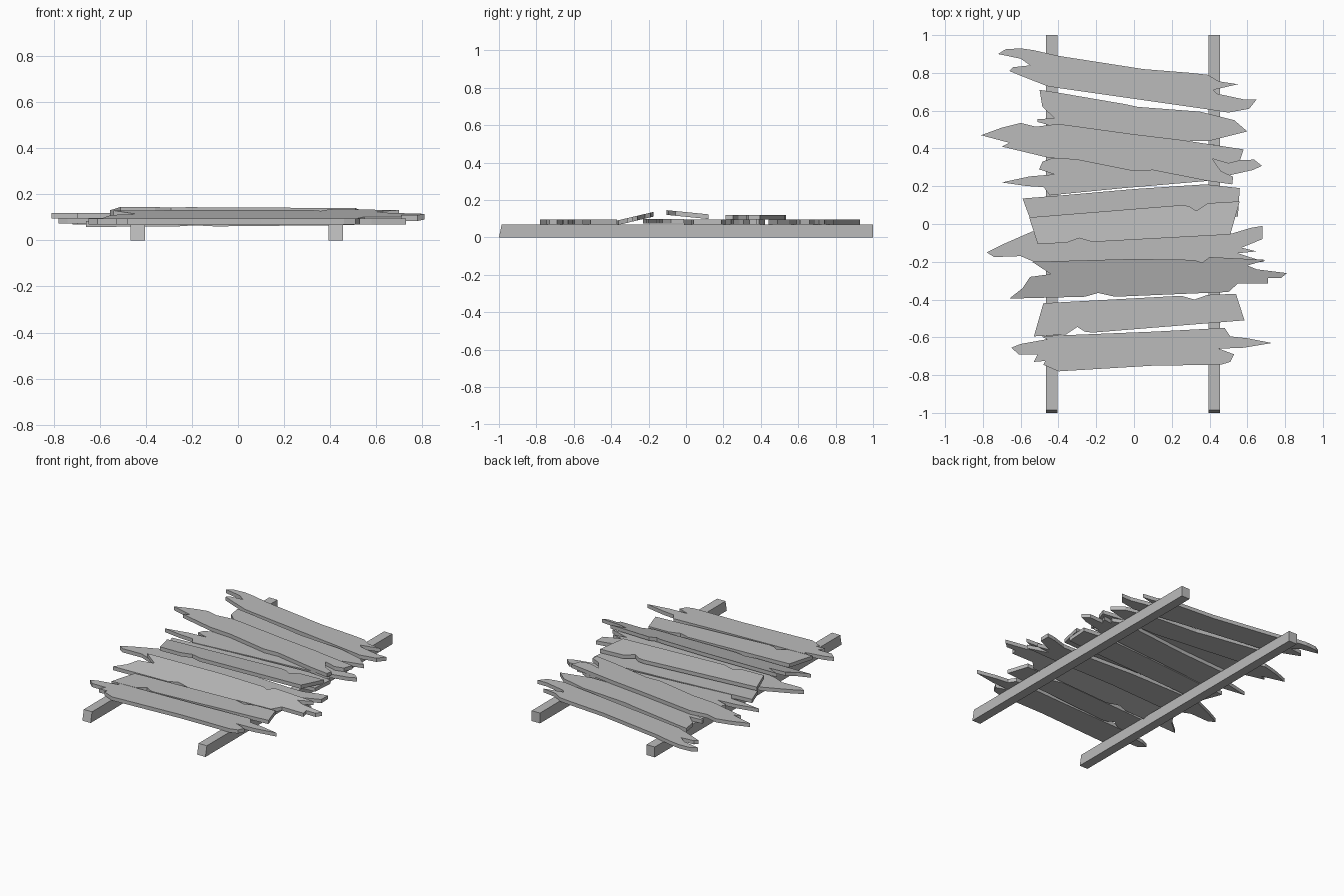
import bpy
import bmesh
from math import radians
from mathutils import Matrix, Vector

default_cube = bpy.data.objects.get("Cube")
if default_cube:
    bpy.data.objects.remove(default_cube, do_unlink=True)

THICKNESS = 0.025
RAIL_TOP = 0.07

wood = bpy.data.materials.new("weathered grey")
wood.use_nodes = True
grey = (0.5, 0.5, 0.5, 1)
wood.diffuse_color = grey
wood.node_tree.nodes["Principled BSDF"].inputs["Base Color"].default_value = grey


def finish(name, bm):
    """Turn a bmesh into a flat shaded wooden object."""
    bmesh.ops.recalc_face_normals(bm, faces=bm.faces[:])
    mesh = bpy.data.meshes.new(name)
    bm.to_mesh(mesh)
    bm.free()
    mesh.materials.append(wood)
    obj = bpy.data.objects.new(name, mesh)
    bpy.context.collection.objects.link(obj)
    return obj


def plank(name, back, right, front, left, bottom=RAIL_TOP, slope=0.0, turn=0.0, shift=(0, 0)):
    """Extrude a plank outline given clockwise; slope lifts it along y."""
    place = Matrix.Translation((*shift, 0)) @ Matrix.Rotation(radians(turn), 4, "Z")
    bm = bmesh.new()
    corners = []
    for x, y in back + right + front + left:
        point = place @ Vector((x, y, 0))
        point.z = bottom + slope * point.y
        corners.append(bm.verts.new(point))
    face = bm.faces.new(corners)
    result = bmesh.ops.extrude_face_region(bm, geom=[face], use_keep_orig=True)
    raised = [v for v in result["geom"] if isinstance(v, bmesh.types.BMVert)]
    bmesh.ops.translate(bm, verts=raised, vec=(0, 0, THICKNESS))
    return finish(name, bm)


def rail(name, x):
    """Square beam with a slightly undercut front end."""
    bm = bmesh.new()
    bmesh.ops.create_cube(bm, size=1)
    bmesh.ops.scale(bm, verts=bm.verts[:], vec=(0.062, 2, RAIL_TOP))
    bmesh.ops.translate(bm, verts=bm.verts[:], vec=(x, 0, RAIL_TOP / 2))
    for v in bm.verts:
        if v.co.y < 0 and v.co.z > RAIL_TOP / 2:
            v.co.y += 0.015
    return finish(name, bm)


# Two long beams under the planks
rail("left_rail", 0.425)
rail("right_rail", -0.435)

# Rearmost plank, split at both ends
plank("rear_plank",
      back=[(-.6, .93), (-.53, .92), (-.4, .89), (.05, .82), (.3, .8), (.39, .79)],
      right=[(.45, .755), (.55, .74), (.42, .71), (.44, .69), (.58, .66), (.65, .66), (.61, .61)],
      front=[(.5, .59), (.37, .61), (-.4, .72), (-.46, .73)],
      left=[(-.6, .785), (-.66, .81), (-.64, .83), (-.55, .84), (-.6, .875), (-.72, .9), (-.68, .925)])

# Plank with a blunt right end and a pointed left end
plank("second_plank",
      back=[(-.5, .71), (-.4, .695), (-.05, .635), (.02, .62), (.35, .595)],
      right=[(.53, .55), (.6, .49), (.52, .47)],
      front=[(.4, .44), (.2, .44), (-.4, .51)],
      left=[(-.51, .54), (-.51, .555), (-.42, .56), (-.485, .62)])

# Loose plank lying across its neighbours
plank("loose_plank",
      back=[(-.6, .535), (-.52, .515), (-.4, .53), (0, .475), (.25, .445)],
      right=[(.58, .395), (.56, .335), (.5, .32), (.415, .345), (.46, .28), (.525, .25)],
      front=[(.52, .21), (.38, .23), (.1, .285), (0, .28), (-.3, .34), (-.45, .35)],
      left=[(-.7, .41), (-.66, .43), (-.81, .47), (-.7, .51)],
      bottom=RAIL_TOP + THICKNESS)

# Splintered shape: the front plank, and again turned round further back
splintered = dict(
    back=[(-.49, -.595), (-.4, -.59), (.1, -.57), (.48, -.55)],
    right=[(.51, -.595), (.6, -.605), (.73, -.63), (.58, -.655), (.45, -.66), (.53, -.69), (.51, -.73)],
    front=[(.46, -.745), (.1, -.75), (-.4, -.78), (-.48, -.745)],
    left=[(-.47, -.725), (-.53, -.73), (-.51, -.69), (-.61, -.69), (-.65, -.655), (-.6, -.635), (-.46, -.61)])
plank("front_plank", **splintered)
plank("fourth_plank", **splintered, turn=182.6, shift=(.058, -.376))

# Notched shape: near the front, and again turned round and propped up
notched = dict(
    back=[(-.48, -.42), (-.4, -.415), (.25, -.38), (.32, -.4), (.39, -.375)],
    right=[(.54, -.37), (.585, -.51)],
    front=[(.4, -.525), (-.22, -.575), (-.26, -.57), (-.3, -.545), (-.36, -.585)],
    left=[(-.53, -.595)])
plank("notched_plank", **notched)
plank("propped_plank", **notched, bottom=.11, slope=-.1, turn=180, shift=(.03, -.475))

# Plain plank half hidden below the propped one
plank("middle_plank",
      back=[(-.59, .135), (-.4, .15), (0, .185), (.38, .21)],
      right=[(.56, .19), (.55, .04)],
      front=[(.4, .03), (0, .01), (-.4, -.01)],
      left=[(-.54, 0)])

# Low plank between the two sloping ones
plank("low_plank",
      back=[(-.54, -.04), (-.4, -.03), (0, -.03), (.4, -.05)],
      right=[(.52, -.05), (.62, -.02), (.68, -.01), (.68, -.08), (.57, -.125), (.65, -.145), (.55, -.155)],
      front=[(.69, -.2), (.4, -.21), (0, -.21), (-.4, -.23)],
      left=[(-.53, -.2), (-.6, -.17), (-.74, -.175), (-.78, -.15), (-.7, -.11)],
      bottom=.073)

# Tilted plank resting on the low one
plank("tilted_plank",
      back=[(-.54, -.2), (0, -.185), (.32, -.19), (.36, -.205), (.4, -.175)],
      right=[(.7, -.19), (.6, -.22), (.65, -.24), (.81, -.26), (.78, -.285), (.71, -.285), (.71, -.315)],
      front=[(.55, -.315), (.5, -.36), (-.1, -.385), (-.19, -.365), (-.26, -.385)],
      left=[(-.66, -.395), (-.59, -.34), (-.55, -.28), (-.44, -.265)],
      bottom=.152, slope=.236)
